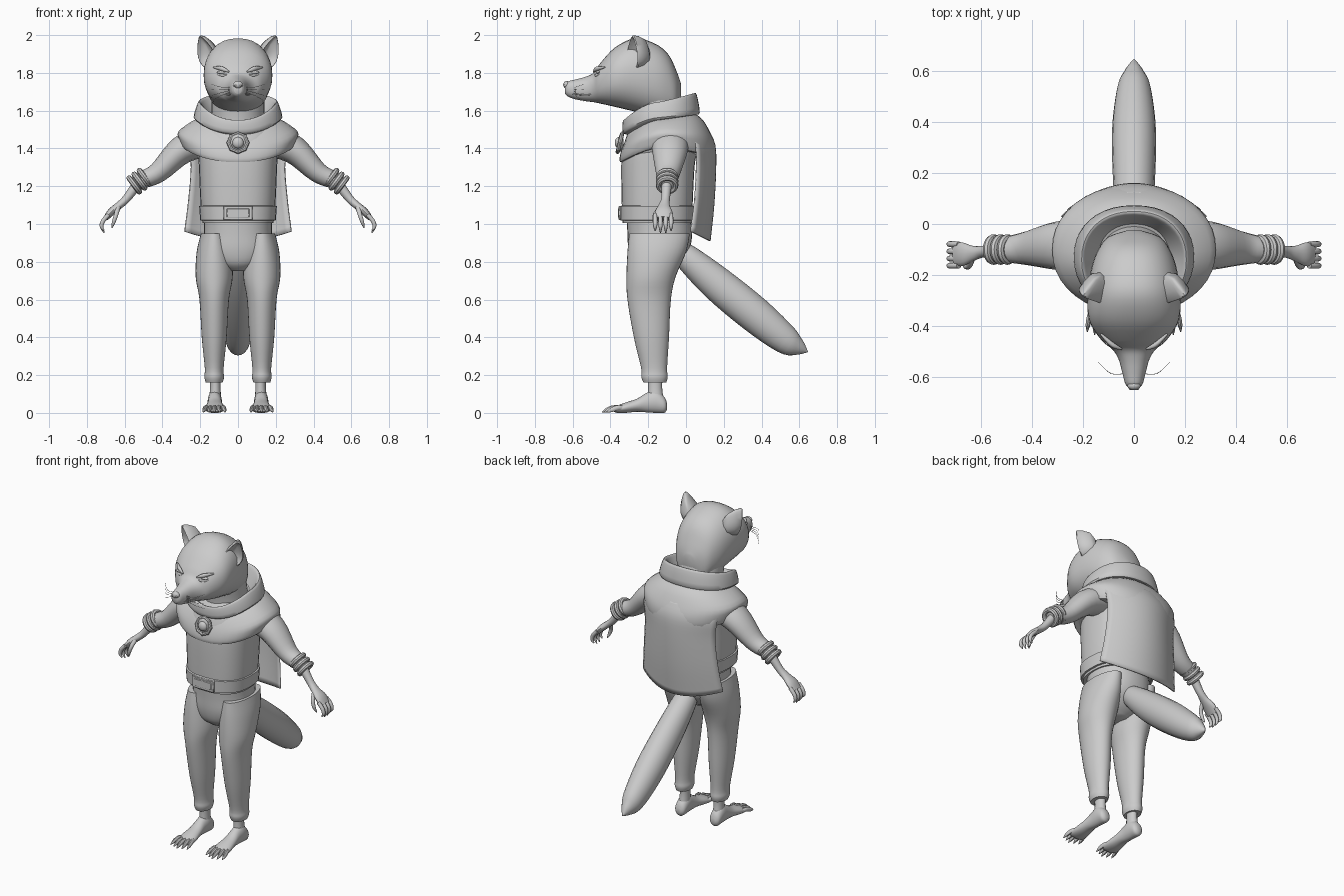
import bpy
import bmesh
from math import sin, cos, pi, radians
from mathutils import Vector

cube = bpy.data.objects.get("Cube")
if cube:
    bpy.data.objects.remove(cube, do_unlink=True)

clay = bpy.data.materials.new("plain grey")
clay.use_nodes = True
GREY = (0.6, 0.6, 0.6, 1)
clay.diffuse_color = GREY
clay.node_tree.nodes["Principled BSDF"].inputs["Base Color"].default_value = GREY
X, Y, Z = Vector((1, 0, 0)), Vector((0, 1, 0)), Vector((0, 0, 1))


def finish(obj, name, mirror=False, angle=40):
    """Name, colour, shade and optionally mirror a part across x = 0."""
    obj.name = obj.data.name = name
    obj.data.transform(obj.matrix_basis)
    obj.matrix_basis.identity()
    obj.data.materials.clear()
    obj.data.materials.append(clay)
    bpy.ops.object.select_all(action="DESELECT")
    obj.select_set(True)
    bpy.context.view_layer.objects.active = obj
    bpy.ops.object.shade_smooth_by_angle(angle=radians(angle))
    if mirror:
        obj.modifiers.new("Mirror", "MIRROR").use_mirror_merge = False
    return obj


def loft(name, rings, closed=True, mirror=False, angle=40):
    """Skin a row of equal point rings, capping both ends when closed."""
    bm = bmesh.new()
    loops = [[bm.verts.new(p) for p in ring] for ring in rings]
    count = len(loops[0])
    for a, b in zip(loops, loops[1:]):
        for i in range(count if closed else count - 1):
            j = (i + 1) % count
            bm.faces.new((a[i], a[j], b[j], b[i]))
    if closed:
        bm.faces.new(loops[0])
        bm.faces.new(loops[-1])
    bmesh.ops.recalc_face_normals(bm, faces=bm.faces)
    mesh = bpy.data.meshes.new(name)
    bm.to_mesh(mesh)
    bm.free()
    obj = bpy.data.objects.new(name, mesh)
    bpy.context.collection.objects.link(obj)
    return finish(obj, name, mirror, angle)


def flow(rows, steps):
    """Catmull-Rom interpolation through number rows."""
    rows = [Vector(r) for r in rows]
    out = []
    for i in range(len(rows) - 1):
        a, b, c, d = rows[max(i - 1, 0)], rows[i], rows[i + 1], rows[min(i + 2, len(rows) - 1)]
        for k in range(steps):
            t = k / steps
            out.append(b + (c - a) * (t / 2) + (a * 2 - b * 5 + c * 4 - d) * (t * t / 2)
                       + (b * 3 - a - c * 3 + d) * (t ** 3 / 2))
    return out + [rows[-1]]


def oval(centre, side, up, ra, rb, n, power=2):
    def bend(v):
        return abs(v) ** (2 / power) * (1 if v > 0 else -1)
    turns = [2 * pi * i / n for i in range(n)]
    return [centre + side * (ra * bend(cos(a))) + up * (rb * bend(sin(a))) for a in turns]


def tube(name, rows, across=Y, n=16, steps=4, mirror=False):
    """Limb along a path of (x, y, z, half width, half depth)."""
    rows = flow(rows, steps)
    rings = []
    for i, r in enumerate(rows):
        along = (rows[min(i + 1, len(rows) - 1)] - rows[max(i - 1, 0)]).to_3d().normalized()
        side = (across - along * across.dot(along)).normalized()
        rings.append(oval(r.to_3d(), side, along.cross(side), max(r[3], .001), max(r[4], .001), n))
    return loft(name, rings, mirror=mirror)


def stack(name, axis, rows, x=0, power=2, n=32, steps=4, mirror=False):
    """Body of level rings along y or z: (position, low, high, half width)."""
    up = Z if axis is Y else Y
    rings = [oval(X * x + axis * s + up * ((lo + hi) / 2), X, up, w, (hi - lo) / 2, n, power)
             for s, lo, hi, w in flow(rows, steps)]
    return loft(name, rings, mirror=mirror)


def drape(name, rows, n=40):
    """Tilted cloth rings: (half width, front y, back y, front z, side z, back z)."""
    rings = []
    for w, front, back, zf, zs, zb in flow(rows, 3):
        ring = oval(Vector((0, (front + back) / 2, zs)), X, Y, w, (back - front) / 2, n, 2.2)
        for p, a in zip(ring, range(n)):
            s = sin(2 * pi * a / n)
            p.z += (zb - zs) * s if s > 0 else (zf - zs) * abs(s) ** 1.6
        rings.append(ring)
    return loft(name, rings)


def ball(name, place, size, mirror=False):
    bpy.ops.mesh.primitive_uv_sphere_add(segments=16, ring_count=10, location=place)
    obj = bpy.context.object
    obj.scale = size
    return finish(obj, name, mirror)


def box(name, place, size, bevel=.004):
    bpy.ops.mesh.primitive_cube_add(size=1, location=place)
    obj = bpy.context.object
    obj.scale = size
    finish(obj, name)
    obj.modifiers.new("Bevel", "BEVEL").width = bevel


def hoop(name, place, direction, radius, thick, sides=24, mirror=False):
    bpy.ops.mesh.primitive_torus_add(major_radius=radius, minor_radius=thick, major_segments=sides,
                                     minor_segments=8, location=place,
                                     rotation=Vector(direction).to_track_quat("Z", "Y").to_euler())
    return finish(bpy.context.object, name, mirror)


# Head, neck and face
stack("head", Y, [(-.026, 1.67, 1.74, .03), (-.05, 1.58, 1.81, .1), (-.095, 1.56, 1.9, .137),
                  (-.165, 1.57, 1.955, .165), (-.27, 1.595, 1.983, .18), (-.375, 1.62, 1.935, .176),
                  (-.455, 1.638, 1.85, .127), (-.49, 1.645, 1.8, .085), (-.53, 1.65, 1.78, .06),
                  (-.585, 1.66, 1.765, .045), (-.625, 1.675, 1.755, .034), (-.64, 1.69, 1.74, .02)],
      power=2.2)
stack("neck", Z, [(1.4, -.27, .02, .15), (1.55, -.27, .0, .14), (1.72, -.3, -.04, .14)])
ball("nose", (0, -.632, 1.737), (.026, .018, .02))
ball("nostril", (.014, -.643, 1.734), (.006, .007, .006), mirror=True)
ball("eye", (.085, -.465, 1.803), (.028, .012, .009), mirror=True)
tube("brow", [(.048, -.489, 1.806, .004, .004), (.085, -.472, 1.822, .012, .01),
              (.13, -.43, 1.83, .004, .004)], across=Z, mirror=True)
tube("lower_lid", [(.055, -.483, 1.79, .003, .003), (.085, -.473, 1.787, .007, .007),
                   (.12, -.445, 1.797, .003, .003)], across=Z, mirror=True)
tube("mouth_line", [(0, -.634, 1.69, .003, .003), (.033, -.6, 1.69, .004, .004),
                    (.053, -.53, 1.683, .004, .004), (.075, -.487, 1.69, .002, .002)],
     across=Z, n=8, mirror=True)
for i in range(4):
    tip = 1.65 + .03 * i
    tube("whisker", [(.035, -.585, 1.7 + .008 * i, .0015, .0015), (.09, -.585, (tip + 1.71) / 2, .0012, .0012),
                     (.14, -.54, tip, .0005, .0005)], n=5, mirror=True)

# Ears: a dished teardrop rim with a rounded back
facing, wide, tall = Vector((.5, -.86, 0)), Vector((.86, .5, 0)), Vector((.33, 0, .94))
ear_rings = []
for size, depth in [(.05, -.035), (.5, -.032), (.8, -.015), (.93, 0), (1, -.006), (.95, -.04), (.75, -.08), (.3, -.1)]:
    middle = Vector((.168, -.285, 1.905)) + facing * depth
    ear_rings.append([middle + wide * (size * .058 * cos(a) * (1 - .5 * sin(a))) + tall * (size * .1 * sin(a))
                      for a in [2 * pi * i / 24 for i in range(24)]])
loft("ear", ear_rings, mirror=True)

# Tunic, belt and buckle
stack("tunic", Z, [(1.005, -.335, .03, .188), (1.1, -.34, .035, .198), (1.3, -.343, .045, .207),
                   (1.4, -.335, .06, .21), (1.5, -.3, .06, .2), (1.56, -.26, .03, .15)], power=2.5)
stack("belt", Z, [(1.018, -.335, .03, .19), (1.02, -.348, .04, .2), (1.095, -.35, .043, .206),
                  (1.098, -.335, .03, .19)], power=2.5, steps=1)
box("buckle", (0, -.35, 1.058), (.155, .014, .076))
box("buckle_panel", (0, -.357, 1.058), (.12, .008, .05))

# Cowl, shoulder cape, back cape and clasp
drape("cowl", [(.14, -.27, 0, 1.5, 1.55, 1.6), (.183, -.305, .03, 1.535, 1.62, 1.675),
               (.2, -.325, .045, 1.55, 1.645, 1.693), (.215, -.335, .058, 1.54, 1.635, 1.68),
               (.235, -.335, .073, 1.485, 1.565, 1.59), (.21, -.31, .05, 1.472, 1.55, 1.58)])
drape("shoulder_cape", [(.2, -.29, .04, 1.485, 1.56, 1.59), (.25, -.31, .09, 1.46, 1.54, 1.55),
                        (.315, -.335, .13, 1.41, 1.49, 1.48), (.313, -.35, .15, 1.36, 1.45, 1.42),
                        (.295, -.348, .148, 1.327, 1.41, 1.36), (.26, -.32, .12, 1.335, 1.41, 1.36)])
sheet = []
for z, lift, half, back in flow([(1.5, 0, .25, .12), (1.42, 0, .262, .155), (1.3, 0, .25, .16),
                                 (1.1, .015, .265, .15), (.91, .05, .285, .13)], 4):
    across = [i / 10 for i in range(-10, 11)]
    sheet.append([Vector((half * u, back - .1 * u * u, z + lift * u * u)) for u in across])
cape = loft("back_cape", sheet, closed=False)
cape.modifiers.new("Solidify", "SOLIDIFY").thickness = .01
hoop("clasp_rim", (0, -.35, 1.43), (0, -1, .25), .05, .011, sides=8)
ball("clasp_plate", (0, -.345, 1.43), (.047, .015, .047))
ball("clasp_gem", (0, -.357, 1.43), (.03, .02, .03))

# Arms, cuffs and hands
tube("sleeve", [(.17, -.085, 1.45, .1, .09), (.3, -.085, 1.39, .095, .075), (.42, -.095, 1.275, .066, .055),
                (.5, -.1, 1.235, .05, .046), (.55, -.102, 1.205, .04, .038)], mirror=True)
for i in range(3):
    hoop("cuff_ring", (.495 + .027 * i, -.1, 1.247 - .02 * i), (.8, 0, -.6), .045, .015, mirror=True)
tube("hand", [(.53, -.102, 1.215, .028, .028), (.59, -.108, 1.135, .023, .022), (.63, -.115, 1.098, .03, .02),
              (.67, -.118, 1.065, .046, .02), (.7, -.12, 1.03, .044, .014)], mirror=True)
for i in range(4):
    y, drop = -.163 + .028 * i, .012 * abs(i - 1.5)
    tube("finger", [(.685, y, 1.05, .011, .012), (.715, y, 1.015, .012, .012), (.722, y, .985, .01, .01),
                    (.708, y, .947 + drop, .003, .003)], n=10, mirror=True)
tube("thumb", [(.635, -.135, 1.09, .012, .014), (.645, -.163, 1.05, .012, .012), (.658, -.166, 1.01, .01, .01),
               (.668, -.155, .98, .003, .003)], n=10, mirror=True)

# Trousers
stack("trouser_hips", Z, [(1.03, -.315, .02, .18), (.95, -.31, .033, .18), (.86, -.305, .015, .182),
                          (.79, -.285, -.04, .13), (.75, -.24, -.1, .05)], power=2.2)
stack("trouser_leg", Z, [(.95, -.3, .02, .07), (.85, -.31, .0, .093), (.72, -.315, -.055, .098),
                         (.6, -.31, -.08, .078), (.4, -.276, -.09, .066), (.24, -.238, -.1, .05),
                         (.19, -.236, -.097, .052), (.16, -.225, -.105, .044)], x=.126, mirror=True)

# Bare feet with clawed toes
tube("ankle", [(.12, -.163, .2, .028, .04), (.12, -.163, .13, .028, .037), (.122, -.16, .05, .034, .045)],
     across=X, mirror=True)
stack("foot", Y, [(-.1, .02, .05, .015), (-.115, 0, .085, .034), (-.16, 0, .12, .038), (-.21, .003, .105, .037),
                  (-.26, .006, .075, .042), (-.32, 0, .055, .052), (-.365, 0, .038, .053), (-.385, .008, .025, .04)],
      x=.123, n=20, mirror=True)
for i in range(5):
    off, reach = .024 * (i - 2), .012 * abs(i - 2)
    tube("toe", [(.123 + off * .85, -.34, .025, .012, .014), (.124 + off, -.385 + reach, .027, .012, .014),
                 (.125 + off * 1.15, -.42 + reach, .015, .009, .012),
                 (.125 + off * 1.2, -.445 + reach, .004, .002, .002)], across=X, n=10, mirror=True)

# Tail
tube("tail", [(0, -.04, .87, .05, .05), (0, .01, .82, .07, .07), (0, .17, .68, .082, .092),
              (0, .365, .52, .086, .095), (0, .53, .385, .066, .076), (0, .6, .345, .035, .042),
              (0, .645, .323, .002, .002)], across=X, n=20)
